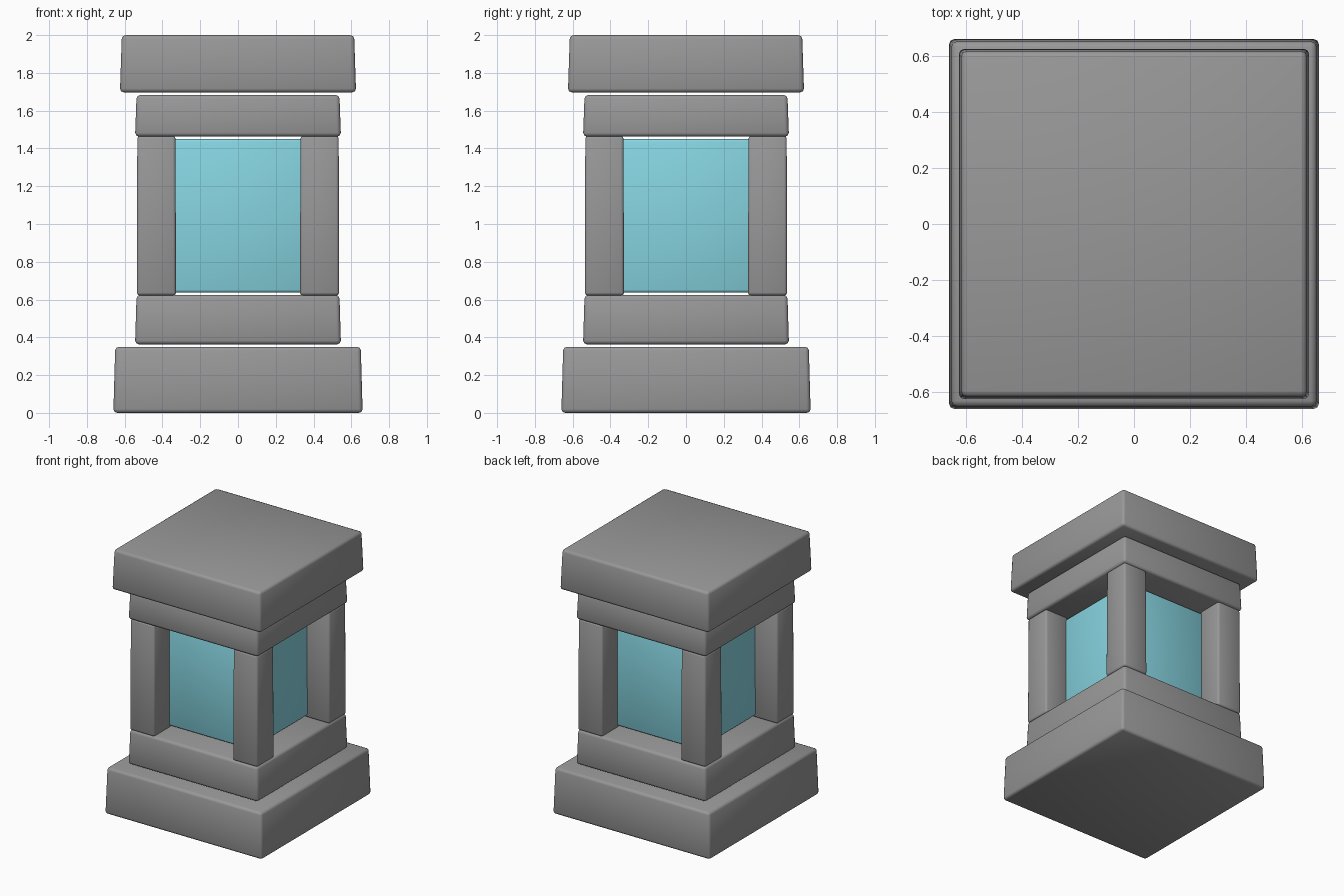
import bpy, bmesh

if "Cube" in bpy.data.objects:
    bpy.data.objects.remove(bpy.data.objects["Cube"])


def material(name, rgb):
    m = bpy.data.materials.new(name)
    m.diffuse_color = (*rgb, 1)
    m.use_nodes = True
    m.node_tree.nodes["Principled BSDF"].inputs["Base Color"].default_value = m.diffuse_color
    return m


STONE = material("grey stone", (0.32, 0.315, 0.32))
GLASS = material("pale blue glass", (0.24, 0.66, 0.75))


def block(name, x, y, z0, z1, half, top_half, mat, bevel=0.02):
    """Square block, slightly tapered, with softened edges."""
    bm = bmesh.new()
    bmesh.ops.create_cube(bm, size=2)
    for v in bm.verts:
        h = top_half if v.co.z > 0 else half
        v.co = (v.co.x * h, v.co.y * h, z1 if v.co.z > 0 else z0)
    bmesh.ops.bevel(bm, geom=bm.edges[:], offset=bevel, segments=2,
                    profile=0.5, affect='EDGES')
    for f in bm.faces:
        f.smooth = True
    me = bpy.data.meshes.new(name)
    bm.to_mesh(me)
    bm.free()
    me.materials.append(mat)
    ob = bpy.data.objects.new(name, me)
    ob.location = (x, y, 0)
    bpy.context.collection.objects.link(ob)
    return ob


# Stacked slabs, bottom to top
block("base_slab", 0, 0, 0.0, 0.35, 0.66, 0.65, STONE)
block("lower_ledge", 0, 0, 0.363, 0.625, 0.545, 0.537, STONE)
block("upper_ledge", 0, 0, 1.463, 1.683, 0.545, 0.537, STONE)
block("cap_slab", 0, 0, 1.697, 2.0, 0.625, 0.615, STONE)

# Corner posts
for sx, side in ((-1, "left"), (1, "right")):
    for sy, depth in ((-1, "front"), (1, "back")):
        block(f"{depth}_{side}_post", sx * 0.432, sy * 0.432,
              0.622, 1.467, 0.104, 0.101, STONE, 0.015)

# Glass core
block("glass_core", 0, 0, 0.637, 1.45, 0.352, 0.348, GLASS, 0.015)
